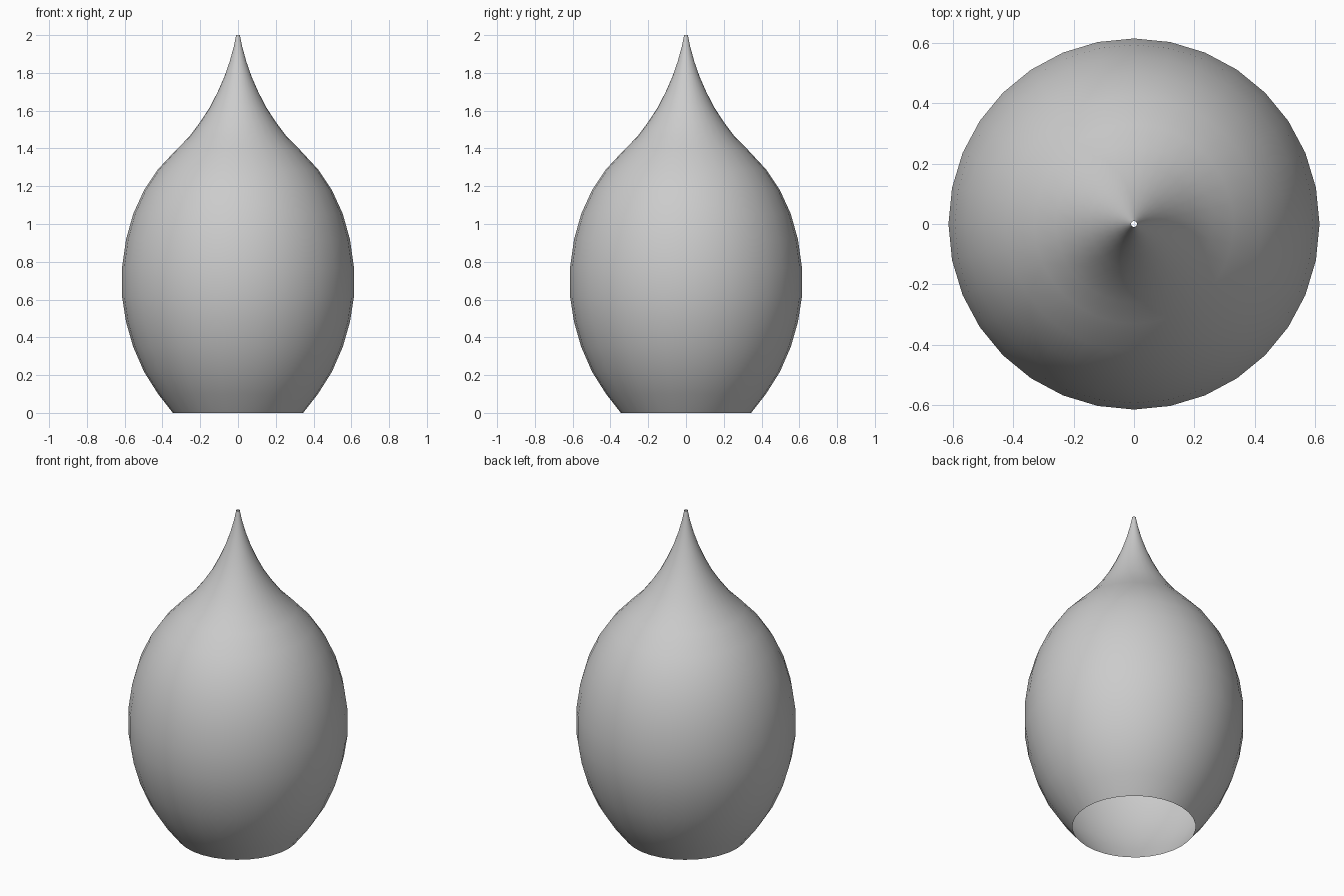
import bpy, math

if "Cube" in bpy.data.objects:
    bpy.data.objects.remove(bpy.data.objects["Cube"])

SIDES = 32
# Half profile (radius, height): bulging body, then concave neck to an open tip
body = [(.345, 0), (.423, .10), (.497, .217), (.555, .35), (.593, .483), (.614, .617),
        (.614, .77), (.593, .917), (.555, 1.053), (.497, 1.18), (.423, 1.29), (.33, 1.39)]
neck = [(.26, 1.46), (.20, 1.54), (.148, 1.62), (.107, 1.70), (.072, 1.78),
        (.044, 1.86), (.022, 1.94), (.01, 2.0)]
profile = body + neck

# Lathe the profile around z; both ends stay open
verts = [(r * math.cos(2 * math.pi * i / SIDES), r * math.sin(2 * math.pi * i / SIDES), z)
         for r, z in profile for i in range(SIDES)]
faces = [(k * SIDES + i, k * SIDES + (i + 1) % SIDES,
          (k + 1) * SIDES + (i + 1) % SIDES, (k + 1) * SIDES + i)
         for k in range(len(profile) - 1) for i in range(SIDES)]
mesh = bpy.data.meshes.new("teardrop_shell")
mesh.from_pydata(verts, [], faces)
mesh.shade_smooth()
shell = bpy.data.objects.new("teardrop_shell", mesh)
bpy.context.collection.objects.link(shell)
